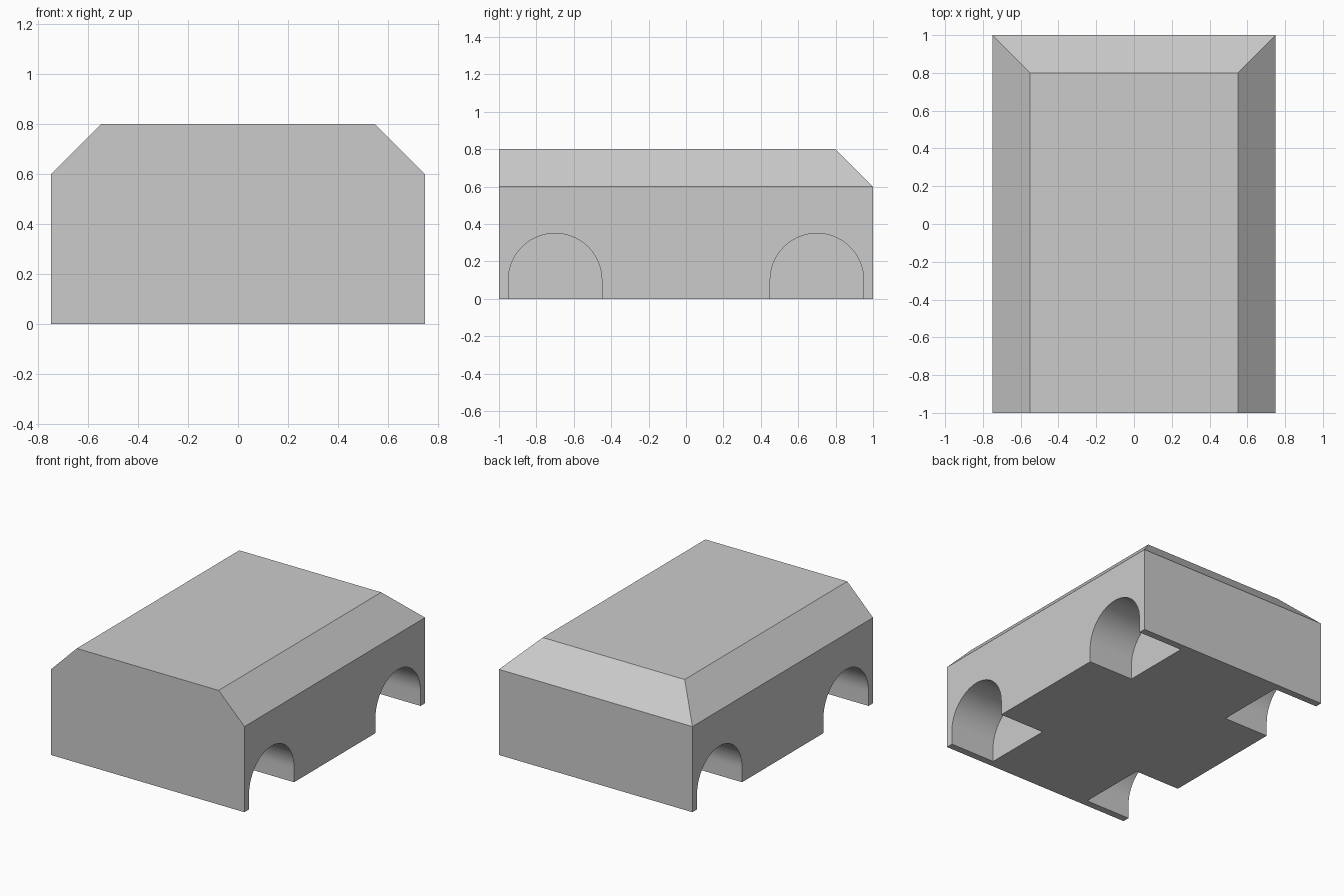
import bpy, bmesh, math

if "Cube" in bpy.data.objects:
    bpy.data.objects.remove(bpy.data.objects["Cube"])


def make_object(name, bm):
    bmesh.ops.recalc_face_normals(bm, faces=bm.faces)
    mesh = bpy.data.meshes.new(name)
    bm.to_mesh(mesh)
    bm.free()
    obj = bpy.data.objects.new(name, mesh)
    bpy.context.collection.objects.link(obj)
    return obj


# Vehicle body: stacked rectangles, chamfered along both sides and the back
bm = bmesh.new()
rings = []
for half_w, back, z in ((0.75, 1.0, 0.0), (0.75, 1.0, 0.6), (0.55, 0.8, 0.8)):
    rings.append([bm.verts.new((x, y, z)) for x, y in
                  ((-half_w, -1), (half_w, -1), (half_w, back), (-half_w, back))])
for low, high in zip(rings, rings[1:]):
    for i in range(1, 4):
        j = (i + 1) % 4
        bm.faces.new((low[i], low[j], high[j], high[i]))
# flat front as a single hexagon, plus floor and roof
bm.faces.new((rings[0][0], rings[0][1], rings[1][1], rings[2][1], rings[2][0], rings[1][0]))
bm.faces.new(rings[0])
bm.faces.new(rings[2])
body = make_object("body", bm)

# Wheel arch cutters: round-topped profile, blind pockets from each side
R, ARCH_Z, SEG = 0.25, 0.10, 32
bm = bmesh.new()
for side in (-1, 1):
    for cy in (-0.7, 0.7):
        profile = [(cy + R, -0.1)]
        profile += [(cy + R * math.cos(math.pi * i / SEG),
                     ARCH_Z + R * math.sin(math.pi * i / SEG)) for i in range(SEG + 1)]
        profile.append((cy - R, -0.1))
        face = bm.faces.new([bm.verts.new((side * 0.4, y, z)) for y, z in profile])
        ext = bmesh.ops.extrude_face_region(bm, geom=[face], use_keep_orig=True)
        moved = [g for g in ext["geom"] if isinstance(g, bmesh.types.BMVert)]
        bmesh.ops.translate(bm, verts=moved, vec=(side * 0.5, 0, 0))
cutter = make_object("wheel_arch_cutter", bm)
cutter.hide_render = True

# Cut the arches
mod = body.modifiers.new("wheel_arches", 'BOOLEAN')
mod.operation = 'DIFFERENCE'
mod.solver = 'EXACT'
mod.object = cutter
bpy.context.view_layer.objects.active = body
body.select_set(True)
bpy.ops.object.modifier_apply(modifier=mod.name)
bpy.data.objects.remove(cutter, do_unlink=True)

# Smooth arch curves, sharp body edges
bpy.ops.object.shade_smooth_by_angle(angle=math.radians(20))
